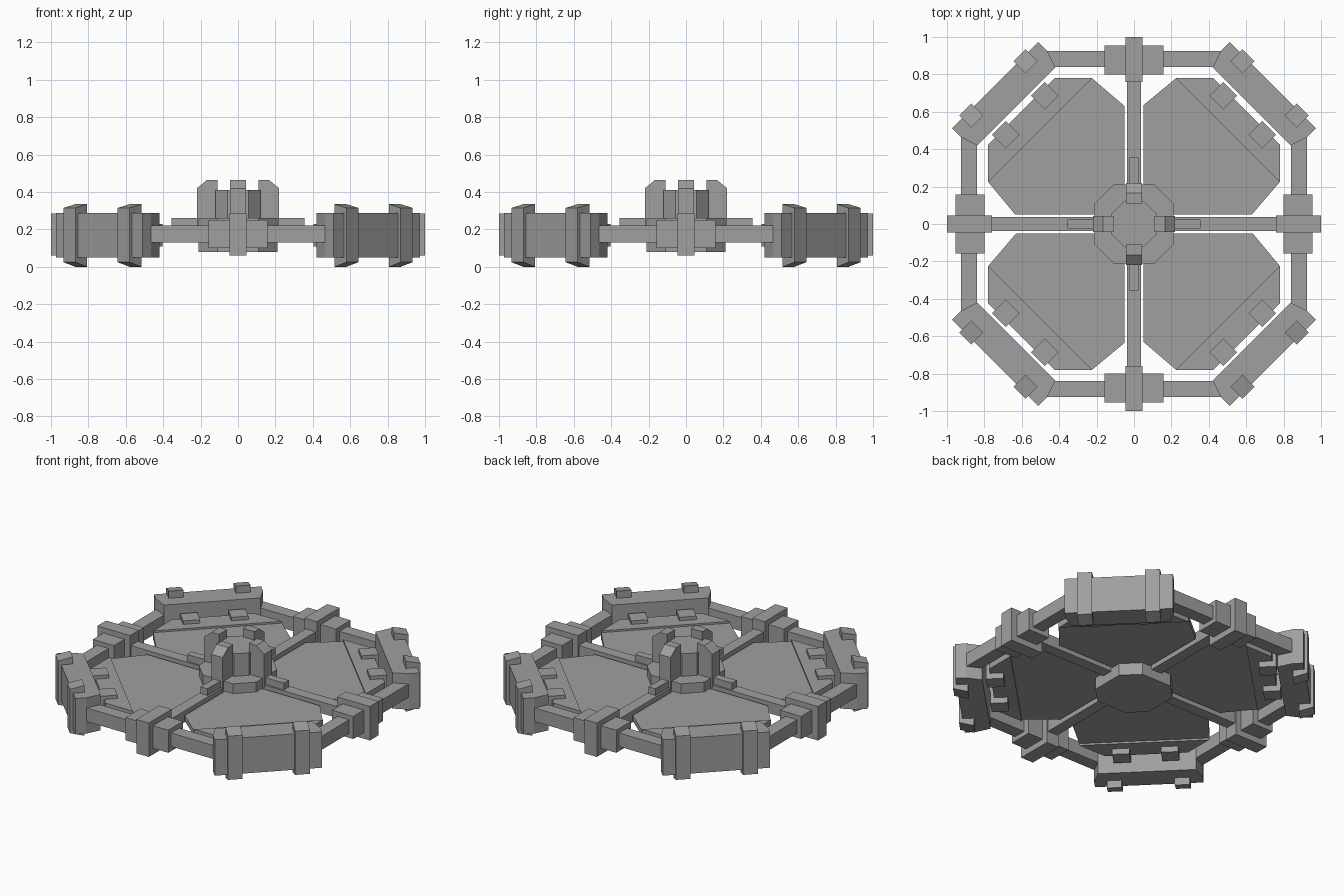
import bpy, bmesh, math
from mathutils import Matrix, Vector

cube = bpy.data.objects.get("Cube")
if cube:
    bpy.data.objects.remove(cube, do_unlink=True)

GREY = 0.35
mat = bpy.data.materials.new("matte grey")
mat.use_nodes = True
mat.diffuse_color = (GREY, GREY, GREY, 1)
mat.node_tree.nodes["Principled BSDF"].inputs["Base Color"].default_value = (GREY, GREY, GREY, 1)


def prism(name, outline, low, high, angle=0, upright=False):
    """Extrude an outline: plan (x, y) along z, or upright (x, z) along y, then turn about z."""
    bm = bmesh.new()
    place = (lambda a, b: (a, low, b)) if upright else (lambda a, b: (a, b, low))
    face = bm.faces.new([bm.verts.new(place(a, b)) for a, b in outline])
    moved = bmesh.ops.extrude_face_region(bm, geom=[face])["geom"]
    step = Vector((0, high - low, 0)) if upright else Vector((0, 0, high - low))
    bmesh.ops.translate(bm, vec=step, verts=[v for v in moved if isinstance(v, bmesh.types.BMVert)])
    bmesh.ops.recalc_face_normals(bm, faces=bm.faces)
    bm.transform(Matrix.Rotation(math.radians(angle), 4, "Z"))
    mesh = bpy.data.meshes.new(name)
    bm.to_mesh(mesh)
    bm.free()
    mesh.materials.append(mat)
    obj = bpy.data.objects.new(name, mesh)
    bpy.context.collection.objects.link(obj)
    return obj


def box(name, r0, r1, half, low, high, angle, offset=0):
    """Box from radius r0 to r1, centred sideways on offset."""
    a, b = offset - half, offset + half
    return prism(name, [(r0, a), (r1, a), (r1, b), (r0, b)], low, high, angle)


def octagon(size, flat):
    return [(size, -flat), (size, flat), (flat, size), (-flat, size),
            (-size, flat), (-size, -flat), (-flat, -size), (flat, -size)]


# Central hub
prism("hub_base", octagon(0.21, 0.11), 0.08, 0.26)
prism("hub_core", octagon(0.12, 0.055), 0.26, 0.41)

# Panel plans, with the rim strip cut along the diagonal
panel = [(0.05, 0.05), (0.63, 0.05), (0.78, 0.225), (0.225, 0.78), (0.05, 0.635)]
strip = [(0.78, 0.225), (0.78, 0.425), (0.425, 0.78), (0.225, 0.78)]

# Prong and clamp side profiles, end block plan
prong = [(0.11, 0.2), (0.22, 0.2), (0.22, 0.42), (0.165, 0.465), (0.11, 0.465)]
clamp = [(0.98, 0), (1.07, 0.025), (1.07, 0.315), (0.98, 0.335)]
block = [(0.89, -0.295), (0.985, -0.327), (1.05, -0.327),
         (1.05, 0.327), (0.985, 0.327), (0.89, 0.295)]

for i in range(4):
    side, corner = 90 * i, 90 * i + 45

    # Straight side: spoke, hub prong, ring beam and bracket
    prism(f"hub_prong_{i}", prong, -0.042, 0.042, side, upright=True)
    box(f"spoke_{i}", 0.15, 0.85, 0.037, 0.14, 0.215, side)
    box(f"spoke_block_{i}", 0.2, 0.355, 0.025, 0.2, 0.26, side)
    box(f"ring_beam_{i}", 0.84, 0.925, 0.465, 0.13, 0.22, side)
    box(f"bracket_sleeve_{i}", 0.8, 0.955, 0.157, 0.1, 0.25, side)
    box(f"bracket_band_{i}", 0.76, 1.0, 0.046, 0.06, 0.285, side)

    # Quarter panel with thicker rim strip
    prism(f"panel_{i}", panel, 0.16, 0.195, side)
    prism(f"panel_strip_{i}", strip, 0.148, 0.207, side)

    # Corner: heavy block, clamps and panel tabs
    prism(f"corner_block_{i}", block, 0.05, 0.288, corner)
    for s, word in ((-1, "right"), (1, "left")):
        prism(f"corner_clamp_{word}_{i}", clamp, s * 0.205 - 0.045, s * 0.205 + 0.045,
              corner, upright=True)
        box(f"panel_tab_{word}_{i}", 0.77, 0.875, 0.052, 0.11, 0.23, corner, s * 0.147)
